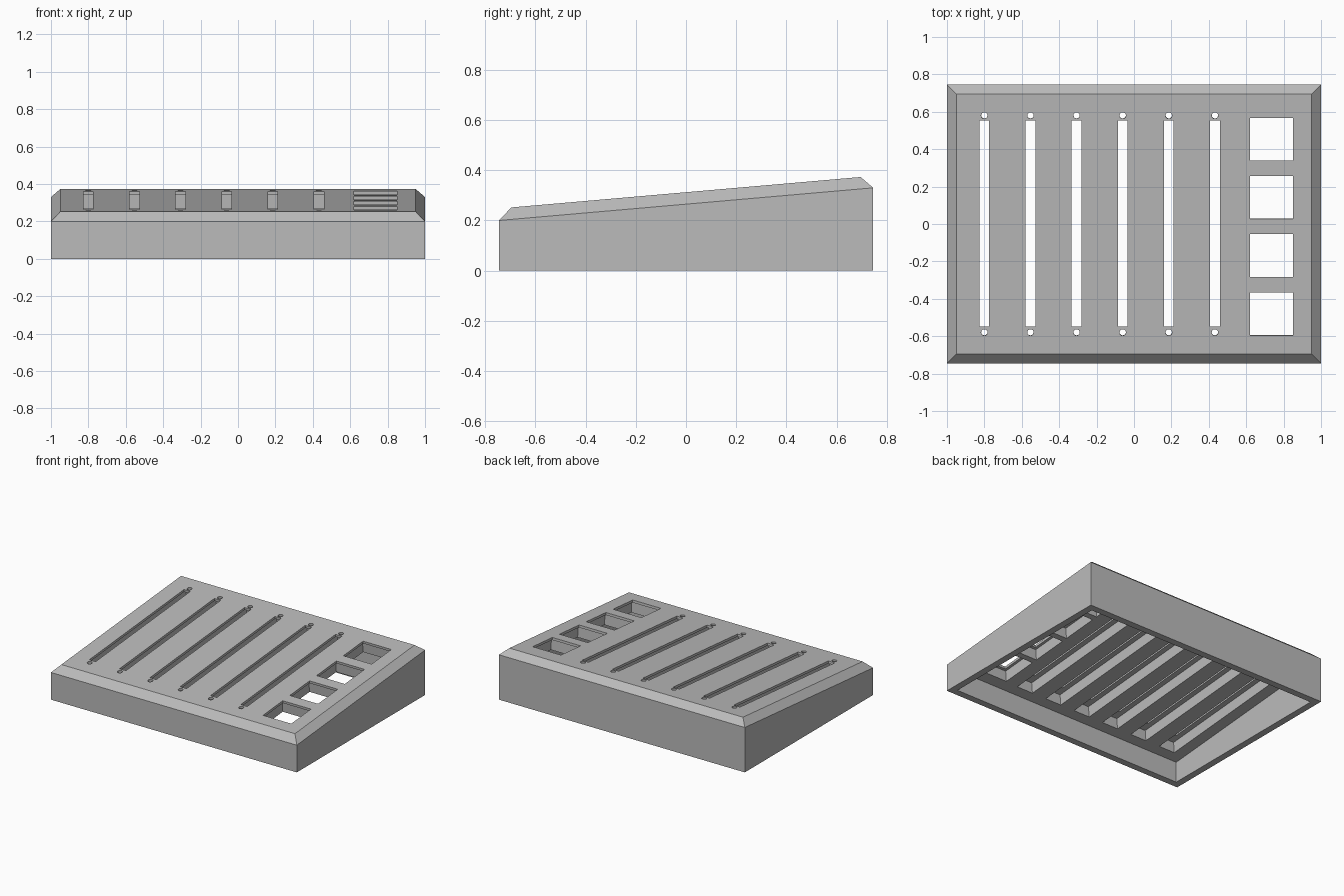
import bpy, bmesh, math
from mathutils import Matrix, Vector

cube = bpy.data.objects.get("Cube")
if cube:
    bpy.data.objects.remove(cube, do_unlink=True)

TILT = math.radians(5)
PANEL = Matrix.Translation((0, 0, 0.3125)) @ Matrix.Rotation(TILT, 4, 'X')
PLATE = 0.018      # thin panel left above the recesses
DEEP = 0.16        # cutters reach below the ceiling

grey = bpy.data.materials.new("plain grey")
grey.use_nodes = True
grey.diffuse_color = (0.5, 0.5, 0.5, 1)
grey.node_tree.nodes["Principled BSDF"].inputs["Base Color"].default_value = (0.5, 0.5, 0.5, 1)


def make_object(name, bm):
    bmesh.ops.recalc_face_normals(bm, faces=bm.faces)
    mesh = bpy.data.meshes.new(name)
    bm.to_mesh(mesh)
    bm.free()
    obj = bpy.data.objects.new(name, mesh)
    bpy.context.collection.objects.link(obj)
    return obj


def ring(bm, x, y, z_front, z_back):
    return [bm.verts.new(p) for p in
            ((-x, -y, z_front), (x, -y, z_front), (x, y, z_back), (-x, y, z_back))]


def add_box(bm, x, y, width, length, low, high):
    size = Matrix.Diagonal((width, length, high - low, 1))
    place = Matrix.Translation((x, y, (low + high) / 2))
    bmesh.ops.create_cube(bm, size=1, matrix=PANEL @ place @ size)


def add_hole(bm, x, y, radius):
    bmesh.ops.create_cone(bm, cap_ends=True, segments=24, radius1=radius, radius2=radius,
                          depth=0.3, matrix=PANEL @ Matrix.Translation((x, y, 0)))


# Sloped hollow case: ceiling, inner rim, outer rim, eave, panel edge
bm = bmesh.new()
rings = [ring(bm, 0.95, 0.695, 0.152, 0.274),
         ring(bm, 0.95, 0.695, 0, 0),
         ring(bm, 1.0, 0.745, 0, 0),
         ring(bm, 1.0, 0.745, 0.2, 0.33),
         ring(bm, 0.95, 0.695, 0.252, 0.373)]
for a, b in zip(rings, rings[1:]):
    for i in range(4):
        j = (i + 1) % 4
        bm.faces.new((a[i], a[j], b[j], b[i]))
bm.faces.new(rings[0])
bm.faces.new(rings[-1])
case = make_object("sloped_case", bm)
case.data.materials.append(grey)

slots = [-0.8 + 0.2465 * i for i in range(6)]
windows = [0.455 - 0.3125 * i for i in range(4)]

# Recesses on the underside of the panel
bm = bmesh.new()
for x in slots:
    add_box(bm, x, 0, 0.13, 1.25, -DEEP, -PLATE)
for y in windows:
    add_box(bm, 0.735, y, 0.27, 0.27, -DEEP, -PLATE)
recesses = make_object("recess_cutter", bm)

# Slots, screw holes and square windows through the panel
bm = bmesh.new()
for x in slots:
    add_box(bm, x, 0.002, 0.052, 1.105, -DEEP, 0.1)
    for y in (-0.582, 0.582):
        add_hole(bm, x, y, 0.017)
for y in windows:
    add_box(bm, 0.735, y, 0.23, 0.23, -DEEP, 0.1)
openings = make_object("opening_cutter", bm)

# Cut the case, then drop the cutters
bpy.context.view_layer.objects.active = case
for cutter in (recesses, openings):
    cutter.hide_render = True
    mod = case.modifiers.new(cutter.name, 'BOOLEAN')
    mod.operation = 'DIFFERENCE'
    mod.solver = 'EXACT'
    mod.object = cutter
    bpy.ops.object.modifier_apply(modifier=mod.name)
    bpy.data.objects.remove(cutter, do_unlink=True)
